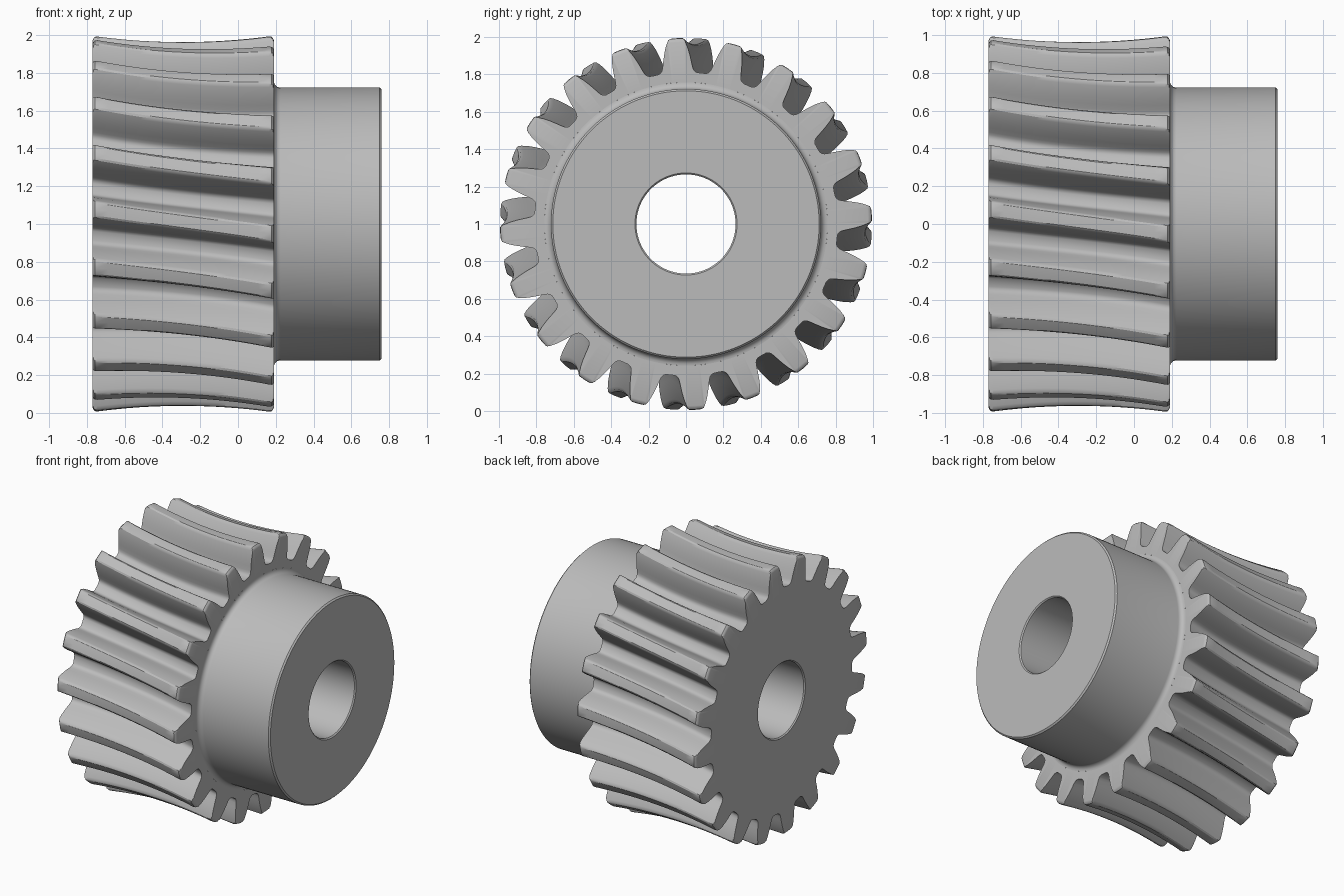
import bpy, bmesh
from math import sin, cos, radians, pi

cube = bpy.data.objects.get("Cube")
if cube:
    bpy.data.objects.remove(cube, do_unlink=True)

TEETH = 20
PITCH = 360 / TEETH
X0, X1, X_END = -0.77, 0.19, 0.76   # gear back face, gear front face, hub end
XM, HALF = (X0 + X1) / 2, (X1 - X0) / 2
BORE, HUB = 0.265, 0.722

steel = bpy.data.materials.new("steel grey")
steel.use_nodes = True
grey = (0.5, 0.5, 0.5, 1)
steel.diffuse_color = grey
bsdf = steel.node_tree.nodes["Principled BSDF"]
bsdf.inputs["Base Color"].default_value = grey
bsdf.inputs["Roughness"].default_value = 0.6


def skin_rings(name, rings):
    """Skin closed rings of (x, [(radius, angle), ...]) around the x axis."""
    bm = bmesh.new()
    rows = [[bm.verts.new((x, r * sin(a), 1 + r * cos(a))) for r, a in pts]
            for x, pts in rings]
    for a, b in zip(rows, rows[1:]):
        n = len(a)
        for i in range(n):
            j = (i + 1) % n
            bm.faces.new((a[i], b[i], b[j], a[j]))
    mesh = bpy.data.meshes.new(name)
    bm.to_mesh(mesh)
    bm.free()
    mesh.materials.append(steel)
    obj = bpy.data.objects.new(name, mesh)
    bpy.context.collection.objects.link(obj)
    bpy.ops.object.select_all(action='DESELECT')
    obj.select_set(True)
    bpy.context.view_layer.objects.active = obj
    bpy.ops.object.shade_smooth_by_angle(angle=radians(32))
    return obj


# Half tooth: (degrees from tooth centre, radius), from tip to gap centre
half_tooth = [(0, 0.998), (1.9, 0.997), (2.5, 0.99), (2.9, 0.975), (3.6, 0.945),
              (4.3, 0.91), (4.9, 0.875), (5.4, 0.845), (5.8, 0.829),
              (6.4, 0.818), (7.3, 0.812), (9, 0.811)]
tooth = [(-d, r) for d, r in half_tooth[:0:-1]] + half_tooth[:-1]


def twist(x):
    return 4.6 - 7.7 * (x - X0) / (X1 - X0)


def section(x, limit=2.0):
    """Toothed outline at x: twisted, throated and trimmed to a radius limit."""
    throat = 0.035 * (1 - ((x - XM) / HALF) ** 2)
    return x, [(min(r, limit) - throat, radians(k * PITCH + d + twist(x)))
               for k in range(TEETH) for d, r in tooth]


def flat_ring(x, radius):
    return x, [(radius, a) for _, a in section(x)[1]]


# Toothed wheel with rounded tooth ends
trims = [(0, 0.972), (0.005, 0.985), (0.013, 0.994)]
rings = [flat_ring(X0, BORE + 0.008), flat_ring(X0, 0.75)]
rings += [section(X0 + d, lim) for d, lim in trims]
steps = 16
rings += [section(X0 + 0.025 + (X1 - X0 - 0.05) * i / steps) for i in range(steps + 1)]
rings += [section(X1 - d, lim) for d, lim in reversed(trims)]
rings.append(flat_ring(X1, HUB + 0.035))
skin_rings("toothed_wheel", rings)

# Hub and bore, turned from one profile with a fillet at the wheel
fillet = [(X1 + 0.035 * (1 - cos(t)), HUB + 0.035 * (1 - sin(t)))
          for t in (i * pi / 12 for i in range(7))]
profile = fillet + [(X_END - 0.01, HUB), (X_END, HUB - 0.01),
                    (X_END, BORE + 0.008), (X_END - 0.008, BORE),
                    (X0 + 0.008, BORE), (X0, BORE + 0.008)]
SIDES = 128
skin_rings("hub_and_bore", [(x, [(r, 2 * pi * i / SIDES) for i in range(SIDES)])
                            for x, r in profile])
